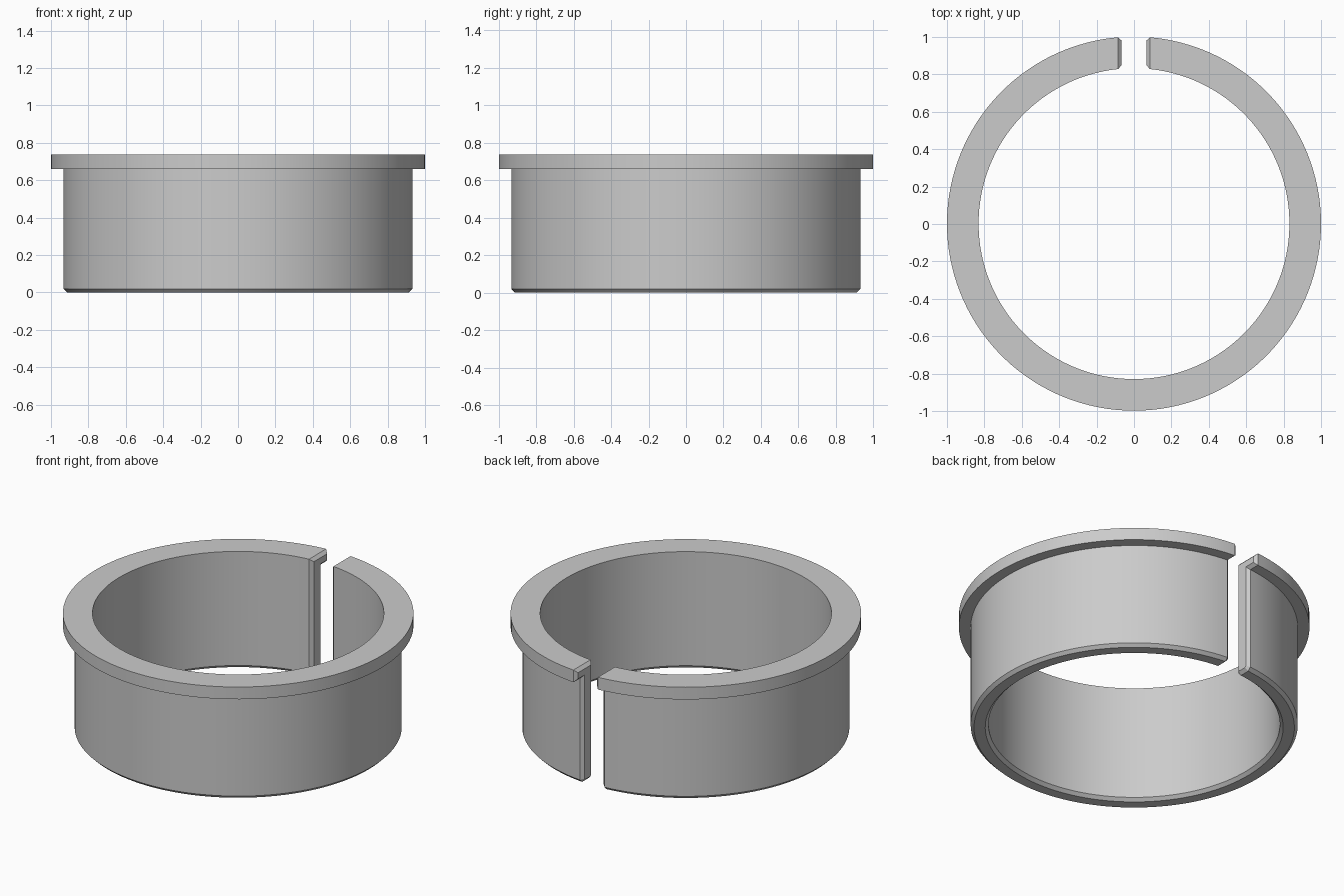
import bpy
import bmesh
from math import asin, pi, sin, cos, sqrt, radians

cube = bpy.data.objects.get("Cube")
if cube:
    bpy.data.objects.remove(cube, do_unlink=True)

# Main sizes
INNER, BODY, FLANGE = 0.831, 0.933, 1.0
HEIGHT, LIP = 0.737, 0.66
GAP, BEVEL = 0.066, 0.019
SEGMENTS = 128
SHIFT_Y = (1 - sqrt(1 - (GAP + BEVEL) ** 2)) / 2


def profile(d):
    """Flanged wall section (radius, height), shrunk inwards by d."""
    c = BEVEL - 0.59 * d  # bottom bevels keep their slope when offset
    return [
        (INNER + d, HEIGHT - d), (INNER + d, d + c),
        (INNER + d + c, d), (BODY - d - c, d), (BODY - d, d + c),
        (BODY - d, LIP + d), (FLANGE - d, LIP + d), (FLANGE - d, HEIGHT - d),
    ]


def station(bm, t, d, half_gap):
    """One section of the sweep; t runs from -1 to 1 around the ring."""
    verts = []
    for r, z in profile(d):
        a = t * (pi - asin(half_gap / r))
        verts.append(bm.verts.new((r * sin(a), -r * cos(a) + SHIFT_Y, z)))
    return verts


# Split ring: sweep the section, with a bevelled cap at each side of the gap
bm = bmesh.new()
rings = [station(bm, -1, BEVEL, GAP)]
rings += [station(bm, 2 * i / SEGMENTS - 1, 0, GAP + BEVEL)
          for i in range(SEGMENTS + 1)]
rings.append(station(bm, 1, BEVEL, GAP))
for a, b in zip(rings, rings[1:]):
    for i in range(len(a)):
        j = (i + 1) % len(a)
        bm.faces.new((a[i], a[j], b[j], b[i]))
bm.faces.new(rings[0])
bm.faces.new(rings[-1])
bmesh.ops.recalc_face_normals(bm, faces=bm.faces)

mesh = bpy.data.meshes.new("flanged_split_ring")
bm.to_mesh(mesh)
bm.free()
ring = bpy.data.objects.new("flanged_split_ring", mesh)
bpy.context.collection.objects.link(ring)

# Plain grey
grey = bpy.data.materials.new("light_grey")
grey.use_nodes = True
colour = (0.6, 0.6, 0.6, 1)
grey.diffuse_color = colour
grey.node_tree.nodes["Principled BSDF"].inputs["Base Color"].default_value = colour
mesh.materials.append(grey)

# Smooth walls, crisp rims and bevels
bpy.ops.object.select_all(action="DESELECT")
ring.select_set(True)
bpy.context.view_layer.objects.active = ring
bpy.ops.object.shade_smooth_by_angle(angle=radians(25))
